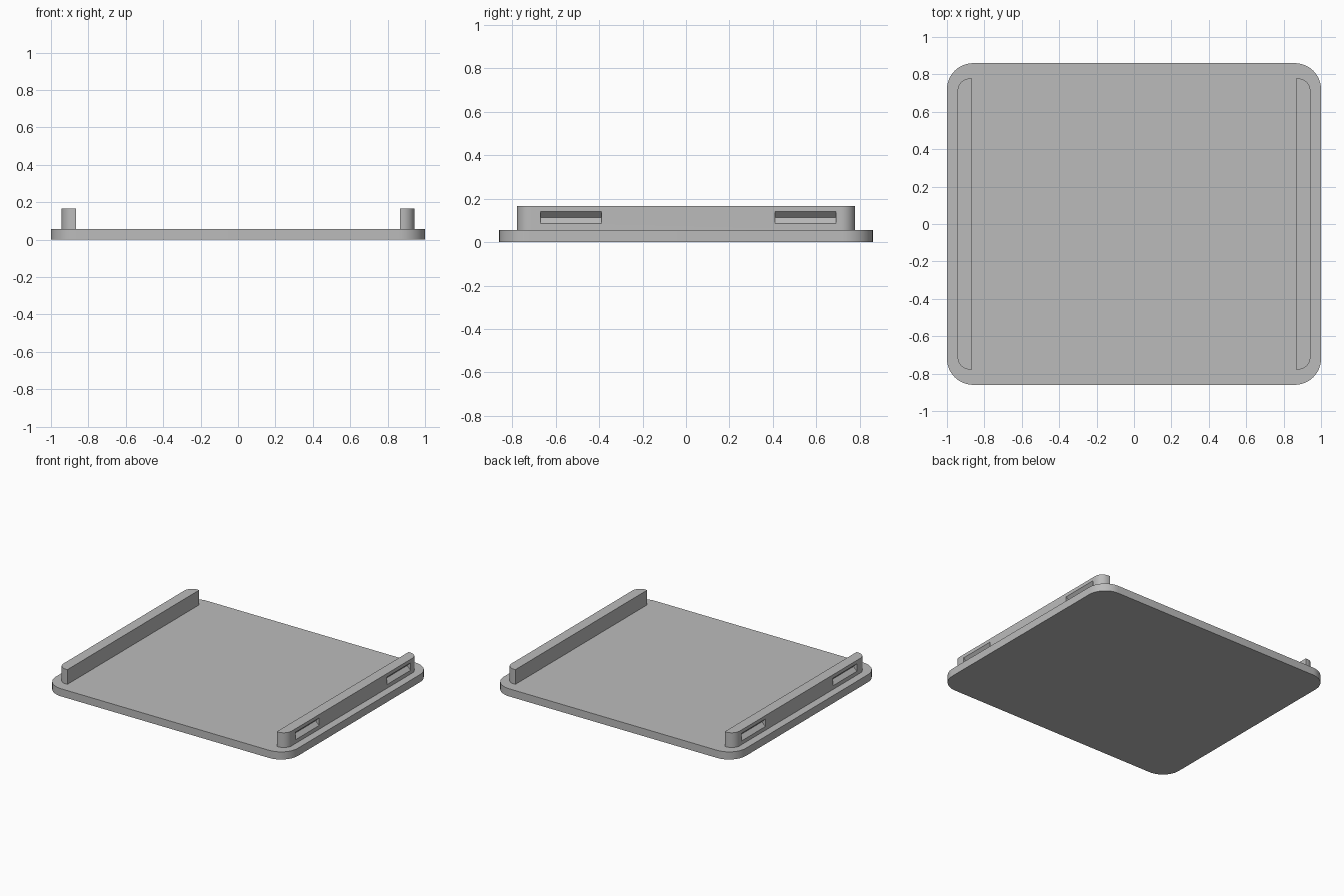
import bpy, bmesh, math

cube = bpy.data.objects.get("Cube")
if cube:
    bpy.data.objects.remove(cube, do_unlink=True)

grey = bpy.data.materials.new("grey plastic")
grey.use_nodes = True
colour = (0.5, 0.5, 0.5, 1)
grey.diffuse_color = colour
grey.node_tree.nodes["Principled BSDF"].inputs["Base Color"].default_value = colour


def prism(name, points, offset):
    """Extrude a closed outline along an offset vector."""
    bm = bmesh.new()
    face = bm.faces.new([bm.verts.new(p) for p in points])
    moved = bmesh.ops.extrude_face_region(bm, geom=[face])["geom"]
    bmesh.ops.translate(bm, vec=offset,
                        verts=[v for v in moved if isinstance(v, bmesh.types.BMVert)])
    bmesh.ops.recalc_face_normals(bm, faces=bm.faces)
    mesh = bpy.data.meshes.new(name)
    bm.to_mesh(mesh)
    bm.free()
    mesh.materials.append(grey)
    obj = bpy.data.objects.new(name, mesh)
    bpy.context.collection.objects.link(obj)
    return obj


def arc(cx, cy, radius, start, z, steps=12):
    """Quarter circle of points, counter-clockwise from a start angle."""
    angles = [math.radians(start + 90 * i / steps) for i in range(steps + 1)]
    return [(cx + radius * math.cos(a), cy + radius * math.sin(a), z) for a in angles]


def smooth(obj):
    bpy.ops.object.select_all(action='DESELECT')
    obj.select_set(True)
    bpy.context.view_layer.objects.active = obj
    bpy.ops.object.shade_smooth_by_angle(angle=math.radians(30))


# Base plate with rounded corners
W, D, R, T = 1.0, 0.86, 0.14, 0.057
outline = (arc(W - R, D - R, R, 0, 0) + arc(R - W, D - R, R, 90, 0)
           + arc(R - W, R - D, R, 180, 0) + arc(W - R, R - D, R, 270, 0))
smooth(prism("base_plate", outline, (0, 0, T)))

# Side rails: outer corners rounded, inner corners square
INNER, OUTER, LENGTH, RAIL_R, TOP = 0.865, 0.943, 0.778, 0.065, 0.167
NOTCH_Z, NOTCH = 0.113, 0.028
for side, label in ((1, "left"), (-1, "right")):
    profile = ([(INNER, -LENGTH, T)] + arc(OUTER - RAIL_R, RAIL_R - LENGTH, RAIL_R, 270, T)
               + arc(OUTER - RAIL_R, LENGTH - RAIL_R, RAIL_R, 0, T) + [(INNER, LENGTH, T)])
    rail = prism(label + "_rail", [(side * x, y, z) for x, y, z in profile], (0, 0, TOP - T))

    # V-shaped grip notches in the outer wall
    for start, place in ((-0.67, "front"), (0.41, "back")):
        reach = 2 * NOTCH
        wedge = [(side * (OUTER - NOTCH), start, NOTCH_Z),
                 (side * (OUTER + NOTCH), start, NOTCH_Z + reach),
                 (side * (OUTER + NOTCH), start, NOTCH_Z - reach)]
        cutter = prism(f"{label}_{place}_notch_cutter", wedge, (0, 0.28, 0))
        cutter.hide_render = True
        cutter.hide_set(True)
        cut = rail.modifiers.new(place + "_notch", 'BOOLEAN')
        cut.operation = 'DIFFERENCE'
        cut.solver = 'EXACT'
        cut.object = cutter
    smooth(rail)
